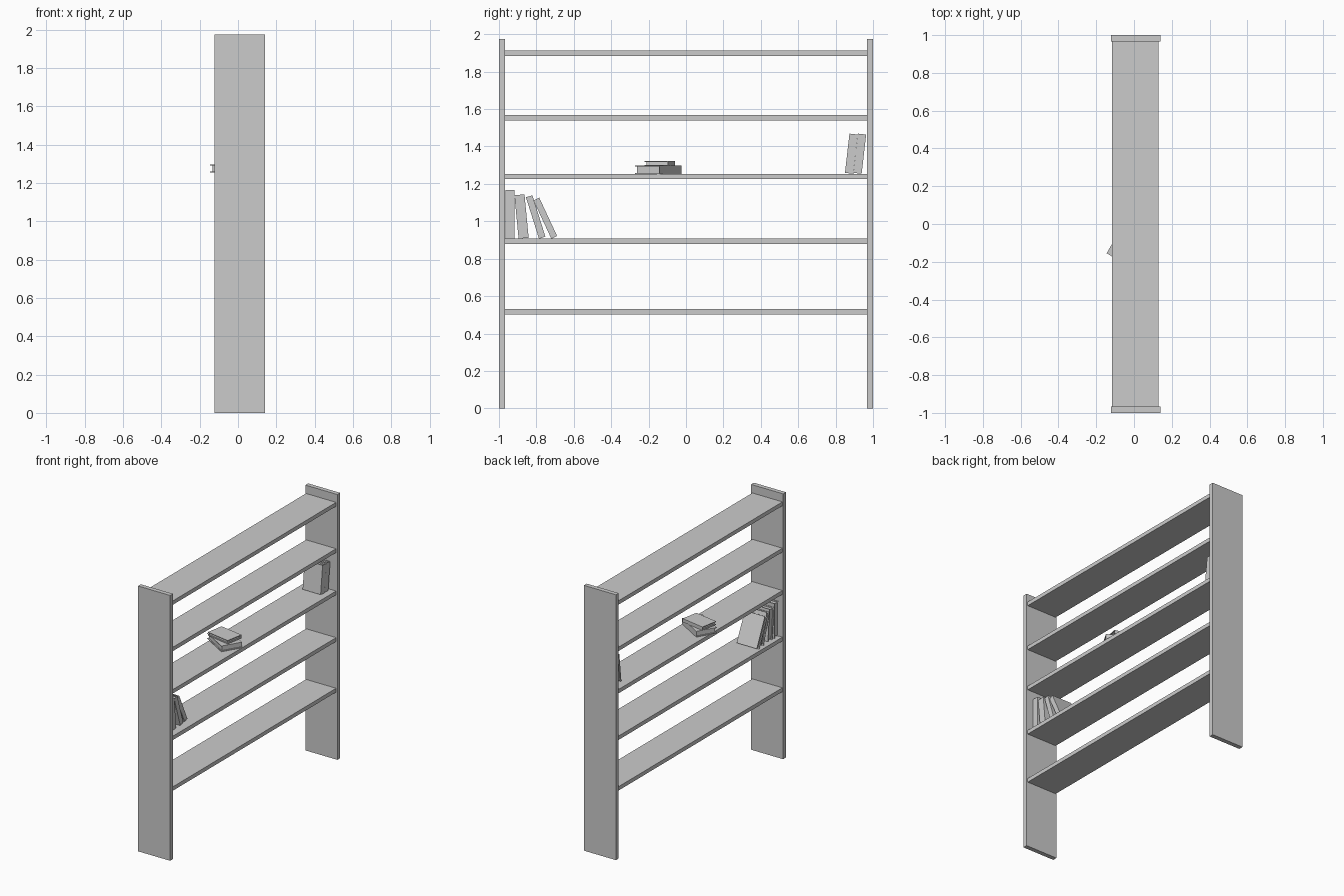
import bpy, bmesh
from math import radians, sin, cos
from mathutils import Matrix, Vector

if "Cube" in bpy.data.objects:
    bpy.data.objects.remove(bpy.data.objects["Cube"])


def finish(name, bm, matrix=None):
    bmesh.ops.recalc_face_normals(bm, faces=bm.faces)
    mesh = bpy.data.meshes.new(name)
    bm.to_mesh(mesh)
    bm.free()
    ob = bpy.data.objects.new(name, mesh)
    if matrix is not None:
        ob.matrix_world = matrix
    bpy.context.collection.objects.link(ob)
    return ob


def add_box(bm, lo, hi):
    lo, hi = Vector(lo), Vector(hi)
    m = Matrix.Translation((lo + hi) / 2) @ Matrix.Diagonal((*(hi - lo), 1))
    bmesh.ops.create_cube(bm, size=1, matrix=m)


def box(name, lo, hi):
    bm = bmesh.new()
    add_box(bm, lo, hi)
    return finish(name, bm)


def book(name, depth, thick, height, matrix, board=0.005, inset=0.008):
    """Local axes: spine at x=0 facing +x, thickness 0..+y, height 0..+z."""
    bm = bmesh.new()
    # U-shaped cover
    d, t, b = depth, thick, board
    profile = [(0, 0), (0, t), (-d, t), (-d, t - b), (-b, t - b),
               (-b, b), (-d, b), (-d, 0)]
    face = bm.faces.new([bm.verts.new((x, y, 0)) for x, y in profile])
    ext = bmesh.ops.extrude_face_region(bm, geom=[face])
    bmesh.ops.translate(bm, vec=(0, 0, height),
                        verts=[g for g in ext["geom"] if isinstance(g, bmesh.types.BMVert)])
    # page block, set back from the cover edges
    add_box(bm, (-d + inset, b, inset), (-b, t - b, height - inset))
    return finish(name, bm, matrix)


# side panels
for side, label in ((-1, "left"), (1, "right")):
    ys = sorted((side * 0.967, side * 1.0))
    box(f"side_panel_{label}", (-0.123, ys[0], 0), (0.141, ys[1], 1.975))

# shelves
for i, top in enumerate((0.53, 0.907, 1.254, 1.569, 1.914)):
    box(f"shelf_{i + 1}", (-0.117, -0.967, top - 0.029), (0.131, 0.967, top))

# standing books: spine x, y, shelf z, lean angle, depth, thickness, height
standing = [
    (0.085, -0.966, 0.907, 0, 0.172, 0.048, 0.259),
    (0.08, -0.895, 0.907, 5.5, 0.165, 0.054, 0.233),
    (0.075, -0.786, 0.907, 17.5, 0.165, 0.036, 0.232),
    (0.065, -0.72, 0.907, 25, 0.165, 0.034, 0.226),
    (0.085, 0.85, 1.254, -6.5, 0.148, 0.0445, 0.211),
    (0.085, 0.895, 1.254, -6.5, 0.148, 0.0445, 0.211),
]
for i, (x, y, z, lean, d, t, h) in enumerate(standing):
    a = radians(lean)
    z += max(0, -sin(a) * t)
    book(f"standing_book_{i + 1}", d, t, h,
         Matrix.Translation((x, y, z)) @ Matrix.Rotation(a, 4, 'X'))

# stacked books lying flat: centre, base z, turn, depth, thickness, height
lying = [
    (-0.007, -0.148, 1.254, 30.5, 0.152, 0.043, 0.231),
    (-0.012, -0.14, 1.297, 10.5, 0.13, 0.026, 0.19),
]
for i, (cx, cy, z, turn, d, t, h) in enumerate(lying):
    a = radians(turn)
    u, v = Vector((sin(a), cos(a), 0)), Vector((cos(a), -sin(a), 0))
    m = Matrix((u, Vector((0, 0, 1)), v)).transposed().to_4x4()
    m.translation = Vector((cx, cy, z)) + u * d / 2 - v * h / 2
    book(f"lying_book_{i + 1}", d, t, h, m)
